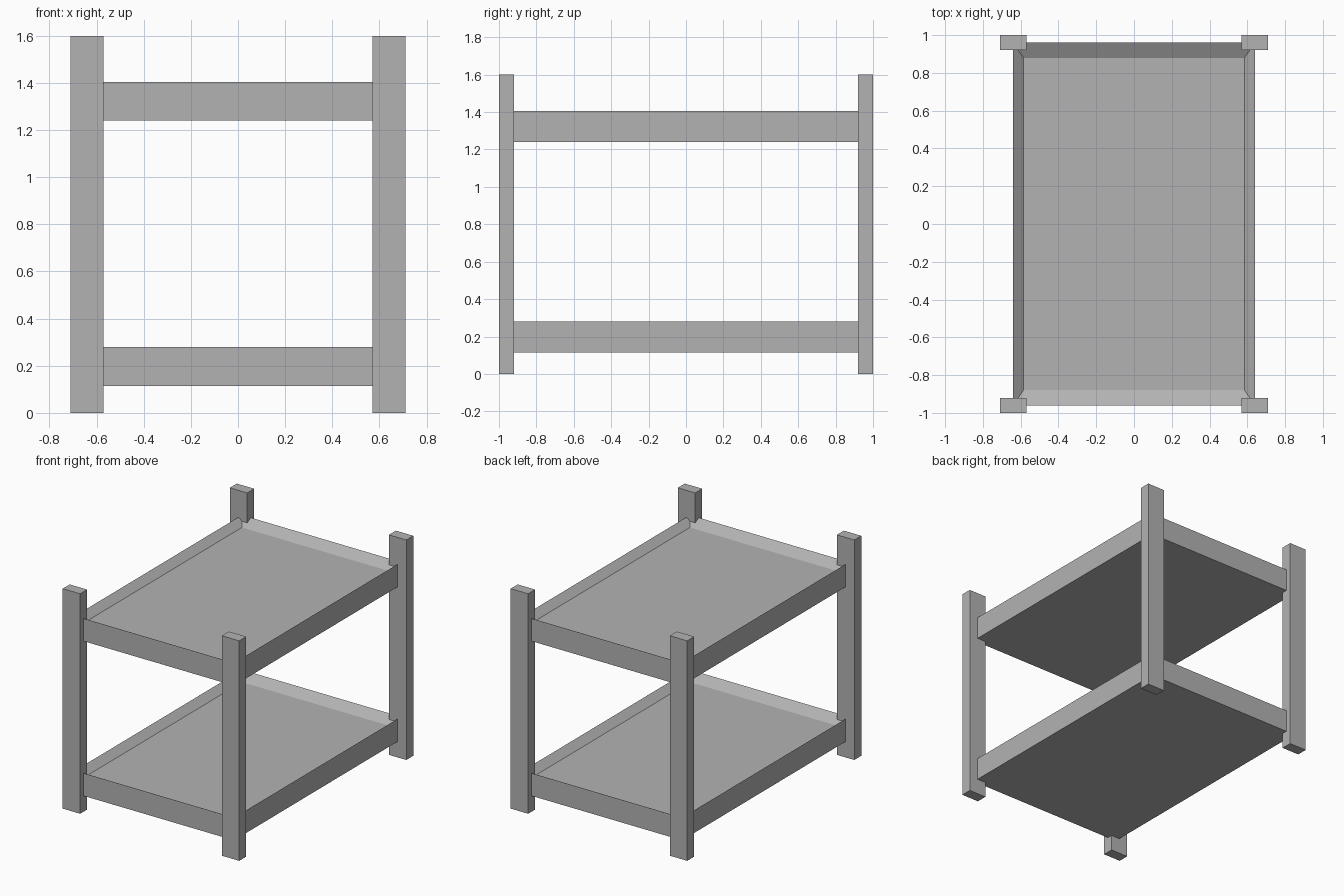
import bpy
import bmesh
from mathutils import Matrix, Vector

cube = bpy.data.objects.get("Cube")
if cube:
    bpy.data.objects.remove(cube, do_unlink=True)

GREY = (0.45, 0.45, 0.45, 1.0)
mat = bpy.data.materials.new("plain grey")
mat.use_nodes = True
mat.diffuse_color = GREY
mat.node_tree.nodes["Principled BSDF"].inputs["Base Color"].default_value = GREY


def box(bm, low, high):
    """Add an axis-aligned box between two corners."""
    low, high = Vector(low), Vector(high)
    place = Matrix.Translation((low + high) / 2) @ Matrix.Diagonal((high - low).to_4d())
    bmesh.ops.create_cube(bm, size=1, matrix=place)


def finish(name, bm):
    mesh = bpy.data.meshes.new(name)
    bm.to_mesh(mesh)
    bm.free()
    mesh.materials.append(mat)
    bpy.context.collection.objects.link(bpy.data.objects.new(name, mesh))


# Corner posts
for end, sy in (("front", -1), ("back", 1)):
    for side, sx in (("right", -1), ("left", 1)):
        bm = bmesh.new()
        x, y = sorted((sx * 0.57, sx * 0.71)), sorted((sy * 0.92, sy))
        box(bm, (x[0], y[0], 0), (x[1], y[1], 1.6))
        finish(f"{end}_{side}_post", bm)

# Tray shelves: a solid slab with a shallow recess sunk into the top
for name, z in (("lower_shelf", 0.115), ("upper_shelf", 1.24)):
    bm = bmesh.new()
    box(bm, (-0.64, -0.96, z), (0.64, 0.96, z + 0.165))
    bm.normal_update()
    top = max(bm.faces, key=lambda f: f.calc_center_median().z)
    bmesh.ops.inset_region(bm, faces=[top], thickness=0.05)
    for v in top.verts:
        v.co.x = 0.585 if v.co.x > 0 else -0.585
        v.co.y = 0.88 if v.co.y > 0 else -0.88
        v.co.z -= 0.045
    finish(name, bm)
